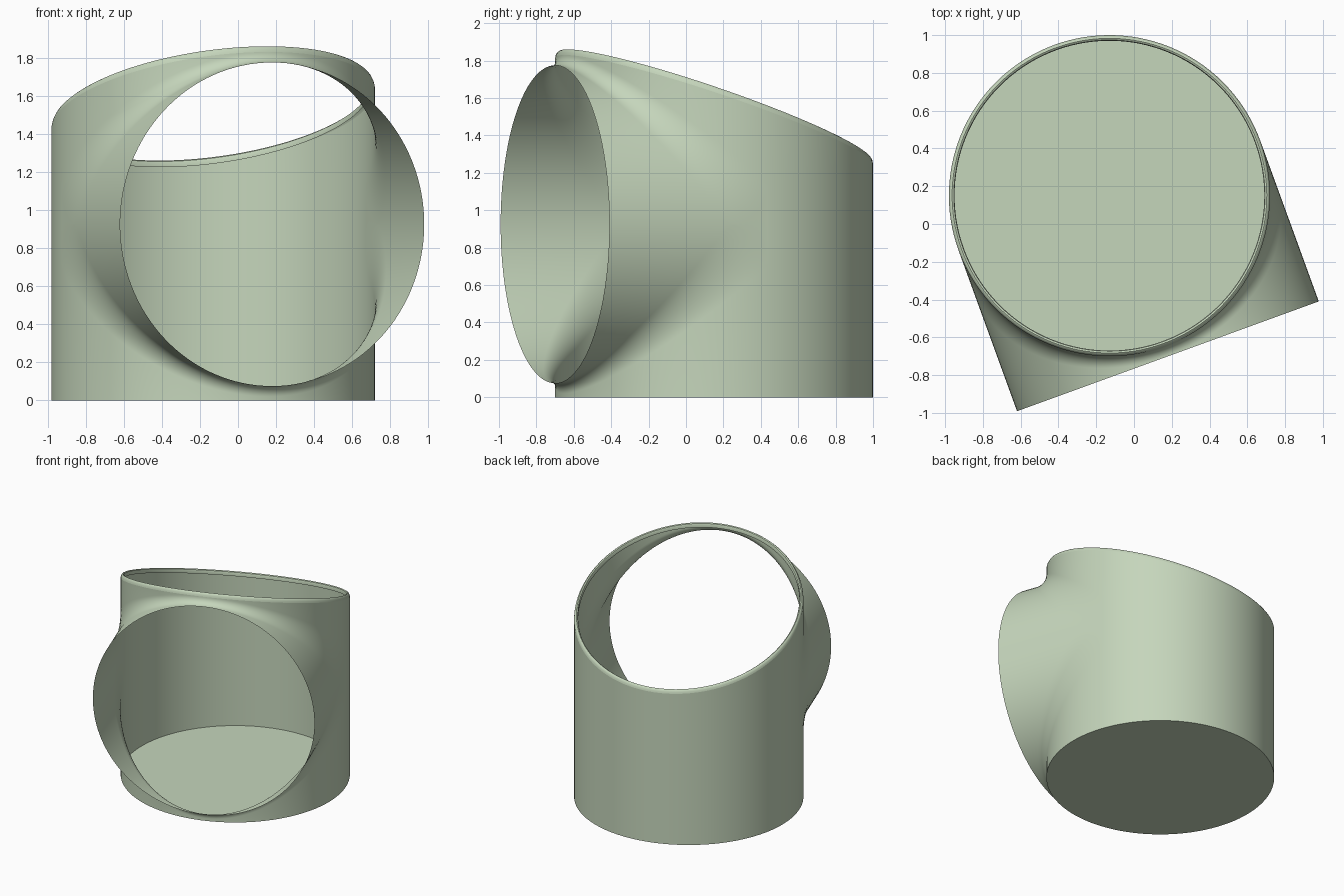
import bpy, bmesh, math
from math import sin, cos, pi

cube = bpy.data.objects.get("Cube")
if cube:
    bpy.data.objects.remove(cube, do_unlink=True)

RADIUS = 0.85        # shared by the upright cup and the side opening
REACH = 0.905        # distance from cup axis to the flat opening
AXIS_Z = 0.925       # height of the opening's centre
LIP = 0.03
STEPS = 64           # columns per half turn
ARC = 10             # segments across the blend

mat = bpy.data.materials.new("pale_sage")
color = (0.56, 0.67, 0.50, 1)
mat.diffuse_color = color
mat.use_nodes = True
mat.node_tree.nodes["Principled BSDF"].inputs["Base Color"].default_value = color


def rim_z(u):
    """Height of the slanted rim, highest above the opening."""
    return 1.56 + 0.353 * u


def blend(s):
    """Blend radius, growing from the crown towards the flanks."""
    return REACH - RADIUS + 0.2 * (RADIUS - s)


def add_grid(bm, columns):
    """Skin neighbouring columns of (across, outward, height) points."""
    rows = [[bm.verts.new((v, -u, z)) for v, u, z in col] for col in columns]
    for a, b in zip(rows, rows[1:]):
        for j in range(len(a) - 1):
            bm.faces.new((a[j], b[j], b[j + 1], a[j + 1]))


def finish(bm, name):
    bmesh.ops.remove_doubles(bm, verts=bm.verts, dist=0.0002)
    bmesh.ops.dissolve_degenerate(bm, edges=bm.edges, dist=0.0001)
    bmesh.ops.recalc_face_normals(bm, faces=bm.faces)
    mesh = bpy.data.meshes.new(name)
    bm.to_mesh(mesh)
    bm.free()
    mesh.materials.append(mat)
    obj = bpy.data.objects.new(name, mesh)
    bpy.context.collection.objects.link(obj)
    obj.location = (-0.13, 0.15, 0)
    obj.rotation_euler.z = math.radians(20)
    bpy.ops.object.select_all(action='DESELECT')
    obj.select_set(True)
    bpy.context.view_layer.objects.active = obj
    bpy.ops.object.shade_smooth_by_angle(angle=math.radians(35))


def front_column(t, side):
    """Upright wall, concave blend, then the tube out to the opening."""
    v, s = RADIUS * cos(t), RADIUS * sin(t)
    r = blend(s)
    end = 0 if side < 0 else rim_z(s) - LIP
    col = [(v, s, end)]
    for k in range(ARC + 1):
        a = pi / 2 * k / ARC
        col.append((v, s + r - r * cos(a), AXIS_Z + side * (s + r - r * sin(a))))
    col.append((v, REACH, AXIS_Z + side * s))
    return col


# Cup wall with the blended round opening
bm = bmesh.new()
front = [pi * i / STEPS for i in range(STEPS + 1)]
for side in (-1, 1):
    add_grid(bm, [front_column(t, side) for t in front])

# Flat flank patches between the lower and upper blends
for t in (0, pi):
    add_grid(bm, [front_column(t, side)[1:-1] for side in (-1, 1)])

# Back half of the cup
r0 = blend(0)
back = []
for t in front:
    v, u = RADIUS * cos(t), -RADIUS * sin(t)
    back.append([(v, u, z) for z in (0, AXIS_Z - r0, AXIS_Z + r0, rim_z(u) - LIP)])
add_grid(bm, back)
finish(bm, "cup_wall")

# Rounded lip following the slanted rim: (inset, drop below rim)
lip_profile = [(0, LIP), (0.003, 0.016), (0.009, 0.005), (0.017, 0),
               (0.026, 0.005), (0.03, 0.016), (0.03, 0.035)]
bm = bmesh.new()
columns = []
for i in range(2 * STEPS + 1):
    t = pi * i / STEPS
    columns.append([((RADIUS - d) * cos(t), (RADIUS - d) * sin(t),
                     rim_z(RADIUS * sin(t)) - drop) for d, drop in lip_profile])
add_grid(bm, columns)
finish(bm, "rim_lip")

# Floor disc
bm = bmesh.new()
bmesh.ops.create_circle(bm, cap_ends=True, segments=2 * STEPS, radius=RADIUS)
bmesh.ops.reverse_faces(bm, faces=bm.faces)
finish(bm, "floor")
